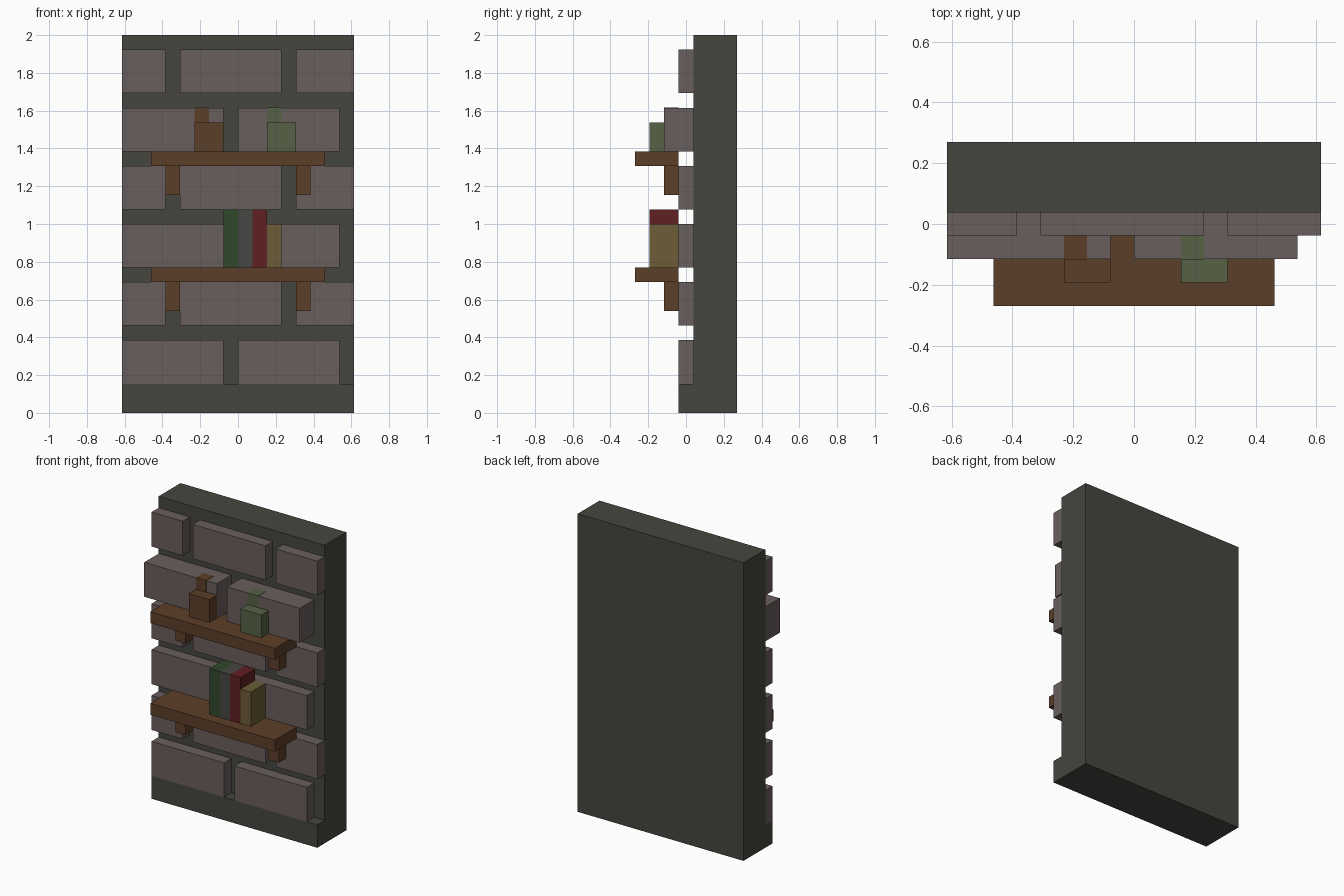
import bpy
import bmesh

cube = bpy.data.objects.get("Cube")
if cube:
    bpy.data.objects.remove(cube, do_unlink=True)

U = 2 / 13 / 2  # one block; the wall is 26 blocks tall


def material(name, rgb):
    """Flat matte material from 0-255 sRGB values."""
    lin = [((c / 255 + 0.055) / 1.055) ** 2.4 for c in rgb]
    mat = bpy.data.materials.new(name)
    mat.use_nodes = True
    mat.diffuse_color = (*lin, 1)
    bsdf = mat.node_tree.nodes["Principled BSDF"]
    bsdf.inputs["Base Color"].default_value = (*lin, 1)
    bsdf.inputs["Roughness"].default_value = 0.9
    return mat


MORTAR = material("dark mortar", (69, 70, 63))
BRICK = material("grey brown brick", (105, 95, 93))
WOOD = material("brown wood", (92, 62, 40))
JAR_GREEN = material("pale green glaze", (86, 97, 69))
GREEN = material("dark green cover", (48, 72, 43))
SLATE = material("slate cover", (70, 71, 69))
RED = material("dark red cover", (96, 32, 34))
YELLOW = material("mustard cover", (108, 92, 56))


def boxes(name, mat, *spans):
    """One object made of boxes, each given as ((x0, x1), (y0, y1), (z0, z1)) in blocks."""
    bm = bmesh.new()
    for span in spans:
        verts = bmesh.ops.create_cube(bm, size=1)["verts"]
        for v in verts:
            for axis in range(3):
                lo, hi = span[axis]
                v.co[axis] = U * (lo if v.co[axis] < 0 else hi)
    mesh = bpy.data.meshes.new(name)
    bm.to_mesh(mesh)
    bm.free()
    mesh.materials.append(mat)
    obj = bpy.data.objects.new(name, mesh)
    bpy.context.collection.objects.link(obj)
    return obj


# Wall slab and its projecting plinth
boxes("wall", MORTAR, ((-8, 8), (0.5, 3.5), (0, 26)))
boxes("plinth", MORTAR, ((-8, 8), (-0.5, 0.5), (0, 2)))

# Brick courses in alternating bond; the fifth course stands out further
PAIR = ((-8, -1), (0, 7))
TRIPLE = ((-8, -5), (-4, 3), (4, 8))
for row in range(6):
    z = 2 + 4 * row
    front = -1.5 if row == 4 else -0.5
    for i, x in enumerate(TRIPLE if row % 2 else PAIR):
        boxes(f"brick_{row + 1}_{i + 1}", BRICK, (x, (front, 0.5), (z, z + 3)))

# Two shelves on pairs of brackets
for name, z in (("lower", 9), ("upper", 17)):
    boxes(f"{name}_shelf", WOOD, ((-6, 6), (-3.5, -0.5), (z, z + 1)))
    for side, x in (("right", -5), ("left", 4)):
        boxes(f"{name}_{side}_bracket", WOOD, ((x, x + 1), (-1.5, -0.5), (z - 2, z)))

# Row of books on the lower shelf
for x, (name, mat, top) in enumerate((("green", GREEN, 14), ("slate", SLATE, 14),
                                      ("red", RED, 14), ("mustard", YELLOW, 13)), -1):
    boxes(f"{name}_book", mat, ((x, x + 1), (-2.5, -0.5), (10, top)))

# Jars on the upper shelf, with necks let into the brick behind
E = 0.03
for name, mat, x in (("brown", WOOD, -3), ("green", JAR_GREEN, 2)):
    boxes(f"{name}_jar", mat,
          ((x, x + 2), (-2.5, -1.5), (18, 20)),
          ((x, x + 1), (-1.5 - E, -0.5), (20, 21 + E)))
